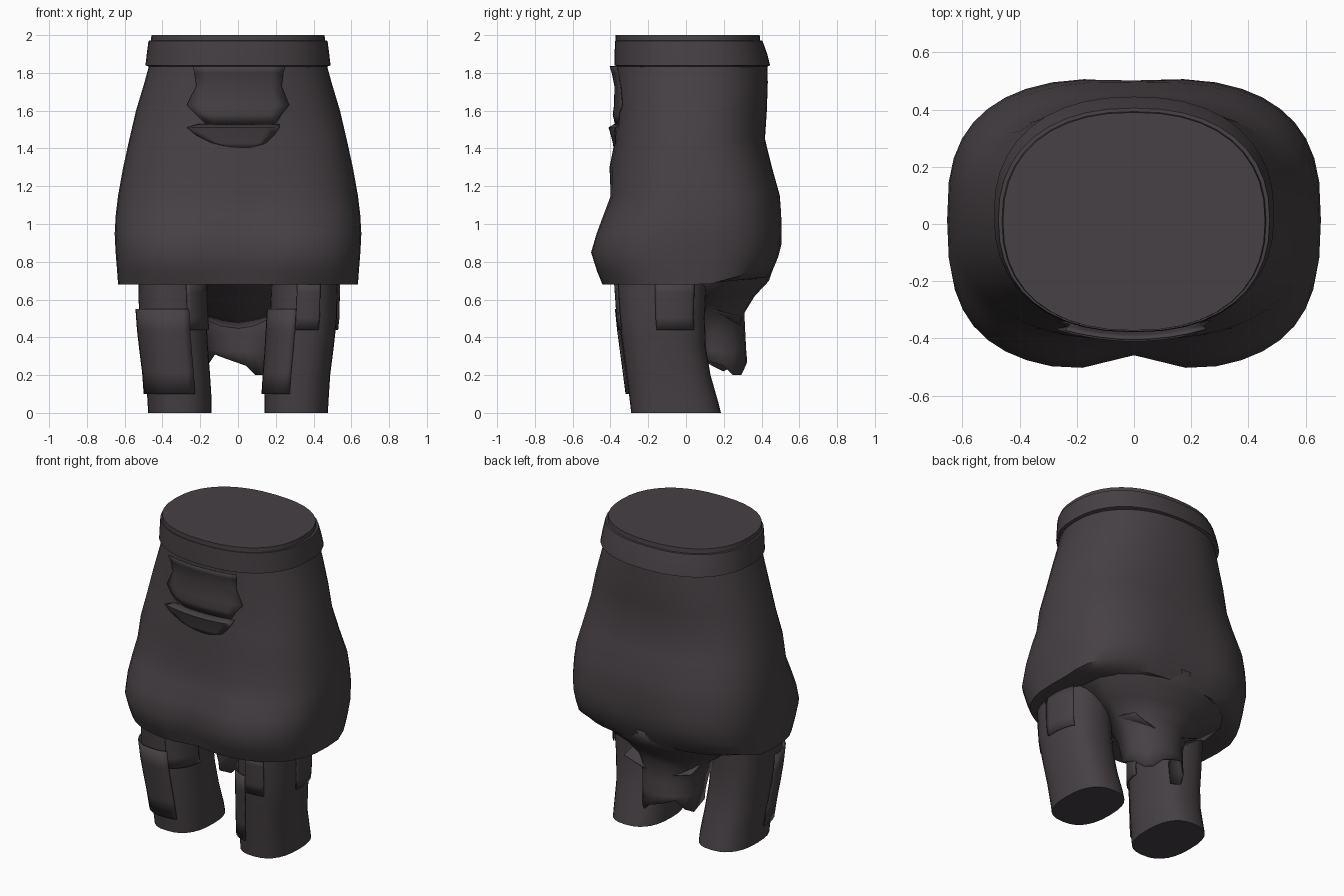
import bpy, bmesh, math

if "Cube" in bpy.data.objects:
    bpy.data.objects.remove(bpy.data.objects["Cube"])

cloth = bpy.data.materials.new("charcoal cloth")
cloth.diffuse_color = (0.062, 0.052, 0.058, 1)
cloth.use_nodes = True
cloth.node_tree.nodes["Principled BSDF"].inputs["Base Color"].default_value = cloth.diffuse_color


def make(name, rows, closed=True, caps=(False, False), thick=0, angle=40):
    """Skin a list of equal-length point rows."""
    bm = bmesh.new()
    vr = [[bm.verts.new(p) for p in r] for r in rows]
    n = len(vr[0])
    for a, b in zip(vr, vr[1:]):
        for i in range(n if closed else n - 1):
            j = (i + 1) % n
            bm.faces.new((a[i], a[j], b[j], b[i]))
    if caps[0]:
        bm.faces.new(vr[0][::-1])
    if caps[1]:
        bm.faces.new(vr[-1])
    bmesh.ops.recalc_face_normals(bm, faces=bm.faces)
    me = bpy.data.meshes.new(name)
    bm.to_mesh(me)
    bm.free()
    me.materials.append(cloth)
    ob = bpy.data.objects.new(name, me)
    bpy.context.collection.objects.link(ob)
    bpy.ops.object.select_all(action='DESELECT')
    ob.select_set(True)
    bpy.context.view_layer.objects.active = ob
    bpy.ops.object.shade_smooth_by_angle(angle=math.radians(angle))
    if thick:
        s = ob.modifiers.new("thickness", 'SOLIDIFY')
        s.thickness = thick
        s.offset = 0
    return ob


def ring(z, hw, yf, yb, n=2.3, notch=0.0, lift=0.0, count=40, cx=0.0):
    """Superellipse ring, notched at the centre, raised at the back by lift."""
    pts = []
    cy, hy = (yf + yb) / 2, (yb - yf) / 2
    for i in range(count):
        t = 2 * math.pi * i / count
        c, s = math.cos(t), math.sin(t)
        x = hw * math.copysign(abs(c) ** (2 / n), c)
        y = hy * math.copysign(abs(s) ** (2 / n), s)
        dip = notch if s < 0 else notch * 0.35
        y *= 1 - dip * math.exp(-(x / 0.13) ** 2)
        y += cy
        k = min(1, max(0, (y - 0.12) / 0.36))
        pts.append((x + cx, y, z + lift * k))
    return pts


# Main body: hem, hips, waist
body = [
    (0.70, 0.50, -0.36, 0.36, 2.5, 0.00, 0.00),
    (0.685, 0.58, -0.40, 0.44, 2.6, 0.00, 0.04),
    (0.68, 0.635, -0.455, 0.475, 2.7, 0.08, 0.10),
    (0.75, 0.64, -0.485, 0.497, 2.8, 0.11, 0.08),
    (0.85, 0.648, -0.515, 0.512, 2.9, 0.11, 0.04),
    (0.95, 0.653, -0.485, 0.513, 2.8, 0.09, 0.02),
    (1.05, 0.647, -0.445, 0.510, 2.7, 0.05, 0.0),
    (1.15, 0.635, -0.405, 0.500, 2.6, 0.02, 0.0),
    (1.30, 0.608, -0.405, 0.455, 2.5, 0.0, 0.0),
    (1.45, 0.575, -0.375, 0.418, 2.4, 0.0, 0.0),
    (1.60, 0.54, -0.37, 0.428, 2.3, 0.0, 0.0),
    (1.75, 0.495, -0.37, 0.433, 2.25, 0.0, 0.0),
    (1.86, 0.465, -0.37, 0.430, 2.2, 0.0, 0.0),
]
make("body", [ring(*r) for r in body], caps=(True, True))

# Waistband with a lip, and the closed waist on top
make("waistband", [ring(1.83, 0.46, -0.36, 0.42), ring(1.84, 0.49, -0.378, 0.445),
                   ring(1.90, 0.483, -0.378, 0.43), ring(1.97, 0.474, -0.376, 0.405),
                   ring(1.972, 0.44, -0.35, 0.38)], caps=(True, True), angle=30)
make("waist_top", [ring(1.95, 0.464, -0.372, 0.395), ring(2.0, 0.458, -0.372, 0.39)],
     caps=(True, True), angle=30)

# Legs: z, centre x, half width, front y, back y
leg = [
    (0.0, 0.308, 0.168, -0.29, 0.185),
    (0.06, 0.309, 0.170, -0.297, 0.17),
    (0.20, 0.318, 0.170, -0.315, 0.13),
    (0.35, 0.333, 0.174, -0.335, 0.105),
    (0.50, 0.346, 0.178, -0.355, 0.10),
    (0.72, 0.353, 0.175, -0.370, 0.11),
]


def leg_at(z):
    for a, b in zip(leg, leg[1:]):
        if a[0] <= z <= b[0]:
            k = (z - a[0]) / (b[0] - a[0])
            return [p + (q - p) * k for p, q in zip(a, b)]


def panel(name, sign, z0, z1, a0, a1, out):
    """Cloth patch wrapped round a leg between two angles, 270 being the front."""
    rows = []
    for k in range(5):
        z, cx, hw, yf, yb = leg_at(z0 + (z1 - z0) * k / 4)
        row = []
        for i in range(11):
            t = math.radians(a0 + (a1 - a0) * i / 10)
            c, s = math.cos(t), math.sin(t)
            x = (hw + out) * math.copysign(abs(c) ** 0.8, c)
            y = ((yb - yf) / 2 + out) * math.copysign(abs(s) ** 0.8, s)
            row.append((sign * cx + x, (yf + yb) / 2 + y, z))
        rows.append(row)
    make(name, rows, closed=False, thick=0.008)


for side, sign in (("left", -1), ("right", 1)):
    make(side + "_leg", [ring(z, hw, yf, yb, 2.5, count=28, cx=sign * cx)
                         for z, cx, hw, yf, yb in leg], caps=(True, True))
panel("left_front_panel", -1, 0.10, 0.55, 182, 292, 0.014)
panel("right_front_panel", 1, 0.10, 0.55, 185, 262, 0.014)
panel("left_upper_patch", -1, 0.44, 0.70, 290, 352, 0.009)
panel("right_upper_patch", 1, 0.44, 0.70, 262, 292, 0.009)
panel("right_outer_patch", 1, 0.44, 0.70, 355, 400, 0.009)

# Seat cloth gathered between the legs: z, half width, side y, back y
seat = [(0.80, 0.54, 0.10, 0.47), (0.70, 0.48, 0.05, 0.435), (0.62, 0.36, 0.02, 0.36),
        (0.53, 0.24, 0.03, 0.305), (0.42, 0.195, 0.07, 0.31), (0.33, 0.185, 0.09, 0.315)]
ragged = [0.27, 0.22, 0.25, 0.31, 0.29, 0.27, 0.25, 0.20, 0.20, 0.25, 0.28]
rows = []
for z, hw, ys, yb in seat + [(None, 0.185, 0.10, 0.32)]:
    row = []
    for i, low in enumerate(ragged):
        t = math.pi * (1 - i / 10)
        x = hw * math.cos(t)
        row.append((x - 0.015, ys + (yb - ys) * math.sin(t) ** 0.7 if 0 < i < 10 else ys,
                    low if z is None else z))
    rows.append(row)
make("seat_cloth", rows, closed=False, thick=0.008, angle=60)

# Crotch underside joining the seat to the front hem
make("crotch", [[(x, y, z + 0.5 * abs(x) ** 1.5) for x in (-0.24, -0.16, -0.08, 0, 0.08, 0.16, 0.24)]
                for y, z in ((-0.36, 0.71), (-0.22, 0.66), (-0.05, 0.58), (0.1, 0.5), (0.29, 0.45))],
     closed=False, thick=0.006, angle=60)


def fold(name, levels):
    """Front cloth fold from rows of height, left x, right x and depth."""
    rows = []
    for z, xl, xr, y in levels:
        xs = [xl + (xr - xl) * i / 8 for i in range(9)]
        rows.append([(x, y + 0.035 * (x / 0.25) ** 2, z) for x in xs])
    make(name, rows, closed=False, thick=0.006)


fold("upper_front_fold", [(1.835, -0.24, 0.25, -0.402), (1.80, -0.23, 0.24, -0.39),
                          (1.73, -0.22, 0.23, -0.376), (1.63, -0.27, 0.27, -0.378),
                          (1.58, -0.22, 0.23, -0.385), (1.53, -0.17, 0.20, -0.374)])
fold("lower_front_fold", [(1.53, -0.20, 0.22, -0.372), (1.51, -0.27, 0.22, -0.408), (1.47, -0.22, 0.19, -0.395),
                          (1.43, -0.14, 0.15, -0.385), (1.40, -0.02, 0.07, -0.38)])
